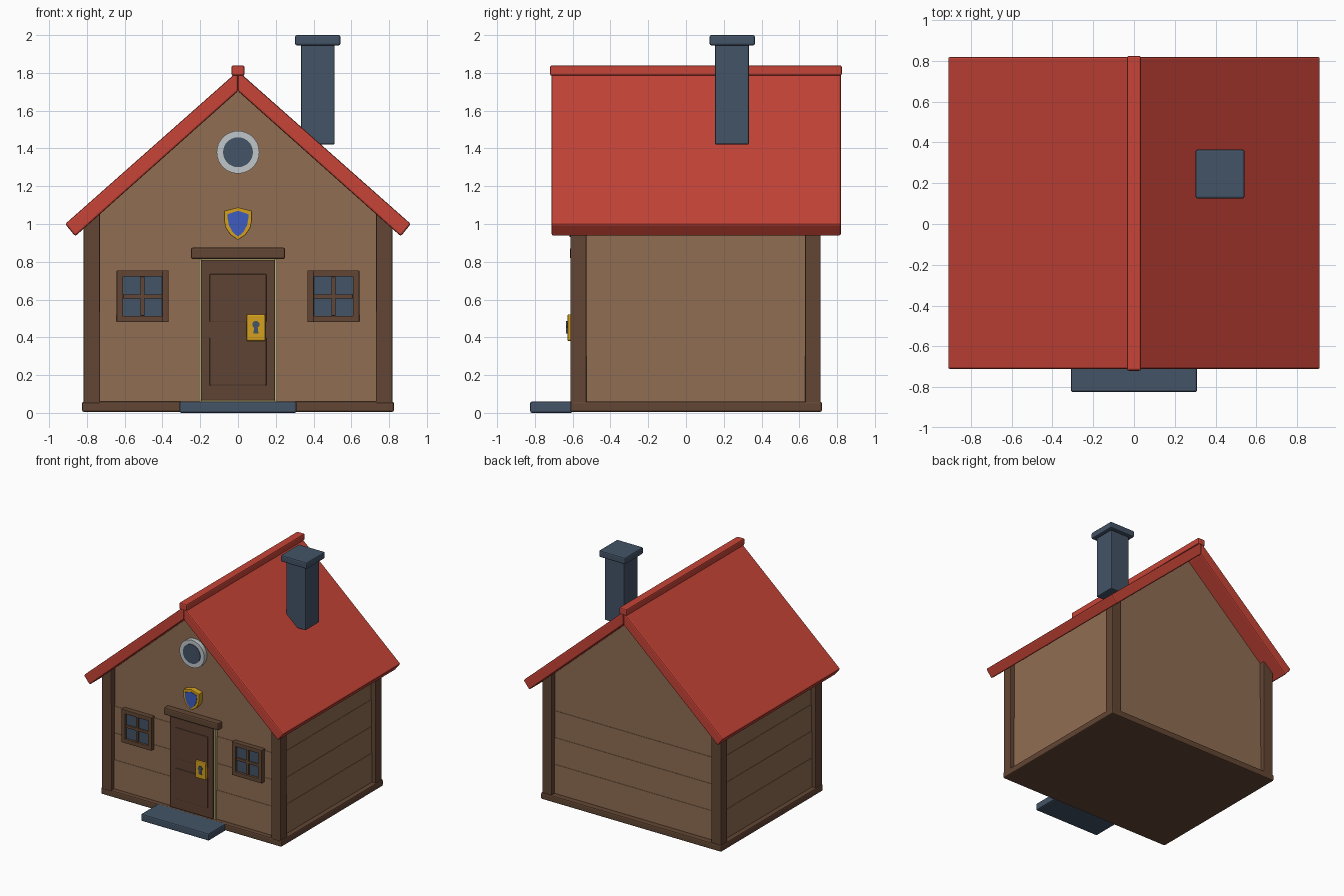
import bpy, bmesh, math

if "Cube" in bpy.data.objects:
    bpy.data.objects.remove(bpy.data.objects["Cube"])


def colour(name, r, g, b):
    lin = [((c / 255 + 0.055) / 1.055) ** 2.4 for c in (r, g, b)]
    m = bpy.data.materials.new(name)
    m.diffuse_color = (*lin, 1)
    m.use_nodes = True
    m.node_tree.nodes["Principled BSDF"].inputs["Base Color"].default_value = m.diffuse_color
    return m


WALL = colour("wall wood", 144, 109, 82)
TRIM = colour("dark wood", 98, 70, 52)
DOOR = colour("door wood", 94, 66, 52)
ROOF = colour("roof red", 198, 68, 55)
STONE = colour("slate blue", 67, 83, 102)
GOLD = colour("gold", 212, 160, 30)
BLUE = colour("shield blue", 62, 92, 190)
SILVER = colour("pale grey", 192, 198, 202)
GLOW = colour("pale yellow", 196, 182, 120)


def prism(name, pts, y0, y1, mat, bevel=0.0, smooth=False):
    """Extrude an (x, z) outline from y0 to y1."""
    bm = bmesh.new()
    front = [bm.verts.new((x, y0, z)) for x, z in pts]
    back = [bm.verts.new((x, y1, z)) for x, z in pts]
    bm.faces.new(front)
    bm.faces.new(back[::-1])
    n = len(pts)
    for i in range(n):
        j = (i + 1) % n
        bm.faces.new((front[i], back[i], back[j], front[j]))
    bmesh.ops.recalc_face_normals(bm, faces=bm.faces)
    me = bpy.data.meshes.new(name)
    bm.to_mesh(me)
    bm.free()
    ob = bpy.data.objects.new(name, me)
    bpy.context.collection.objects.link(ob)
    me.materials.append(mat)
    if bevel:
        mod = ob.modifiers.new("bevel", 'BEVEL')
        mod.width = bevel
        mod.segments = 2
    if smooth:
        bpy.context.view_layer.objects.active = ob
        bpy.ops.object.select_all(action='DESELECT')
        ob.select_set(True)
        bpy.ops.object.shade_smooth_by_angle(angle=math.radians(35))
    return ob


def box(name, x0, x1, y0, y1, z0, z1, mat, bevel=0.006):
    return prism(name, [(x0, z0), (x1, z0), (x1, z1), (x0, z1)], y0, y1, mat, bevel)


def disc(cx, cz, r, n=32):
    return [(cx + r * math.cos(math.tau * i / n), cz + r * math.sin(math.tau * i / n))
            for i in range(n)]


def shield(w, top, bottom):
    """Heater shield outline with a slight peak at the top."""
    right = [(0, bottom), (w * 0.55, bottom + 0.028), (w * 0.88, bottom + 0.062),
             (w, bottom + 0.1), (w, top - 0.018)]
    return right + [(0, top)] + [(-x, z) for x, z in right[:0:-1]]


FRONT, BACK, SIDE = -0.575, 0.675, 0.785   # wall planes

# base frame and doorstep
box("base_frame", -0.825, 0.825, -0.612, 0.72, 0.005, 0.06, TRIM, 0.01)
box("doorstep", -0.31, 0.31, -0.825, -0.6, 0.0, 0.06, STONE, 0.01)

# plank courses, each lapping slightly inside the one below
levels = [0.05, 0.30, 0.52, 0.74]
for i, z in enumerate(levels):
    e = -0.003 * i
    s = SIDE + e
    if i < 3:
        outline = [(-s, z), (s, z), (s, levels[i + 1]), (-s, levels[i + 1])]
    else:
        eave = 1.73 - 0.89 * s
        outline = [(-s, z), (s, z), (s, eave), (0, 1.73), (-s, eave)]
    prism("wall_course", outline, FRONT - e, BACK + e, WALL)

# corner posts, sloped to meet the roof
for sx in (-1, 1):
    for y0, y1 in ((-0.612, -0.527), (0.63, 0.713)):
        prism("corner_post", [(sx * 0.73, 0.05), (sx * 0.818, 0.05),
                              (sx * 0.818, 0.99), (sx * 0.73, 1.07)],
              y0, y1, TRIM, 0.006)

# roof slabs and ridge
for sx in (-1, 1):
    prism("roof_slab", [(0, 1.81), (sx * 0.915, 1.0), (sx * 0.862, 0.935), (0, 1.703)],
          -0.712, 0.82, ROOF, 0.01)
box("roof_ridge", -0.035, 0.035, -0.72, 0.825, 1.785, 1.84, ROOF, 0.01)

# chimney
box("chimney_stack", 0.333, 0.512, 0.153, 0.333, 1.42, 1.955, STONE, 0.008)
box("chimney_cap", 0.302, 0.542, 0.125, 0.365, 1.945, 2.0, STONE, 0.01)

# door with backing, raised panels and lintel
box("door_backing", -0.207, 0.207, -0.592, -0.55, 0.05, 0.815, GLOW, 0)
box("door", -0.197, 0.197, -0.605, -0.56, 0.065, 0.81, DOOR)
for z0, z1 in ((0.145, 0.4), (0.48, 0.735)):
    box("door_panel", -0.15, 0.15, -0.611, -0.6, z0, z1, DOOR, 0.004)
box("lintel", -0.25, 0.25, -0.615, -0.55, 0.815, 0.875, TRIM, 0.01)

# lock plate and keyhole
box("lock_plate", 0.045, 0.145, -0.628, -0.6, 0.38, 0.522, GOLD, 0.008)
prism("keyhole_top", disc(0.095, 0.468, 0.019, 20), -0.635, -0.62, STONE)
prism("keyhole_slot", [(0.081, 0.42), (0.109, 0.42), (0.102, 0.465), (0.088, 0.465)],
      -0.634, -0.62, STONE)

# windows: four frame bars, glass and crossed bars
for cx in (-0.505, 0.505):
    x0, x1, z0, z1, t = cx - 0.137, cx + 0.137, 0.48, 0.755, 0.034
    box("window_glass", x0 + 0.01, x1 - 0.01, -0.588, -0.56, z0 + 0.01, z1 - 0.01, STONE, 0)
    for a, b in ((x0, x0 + t), (x1 - t, x1)):
        box("window_side", a, b, -0.607, -0.56, z0, z1, TRIM, 0.004)
    for a, b in ((z0, z0 + t), (z1 - t, z1)):
        box("window_rail", x0 + t - 0.004, x1 - t + 0.004, -0.607, -0.56, a, b, TRIM, 0.004)
    box("window_upright", cx - 0.011, cx + 0.011, -0.6, -0.56, z0 + t, z1 - t, TRIM, 0.003)
    box("window_crossbar", x0 + t, x1 - t, -0.599, -0.56, 0.606, 0.628, TRIM, 0.003)

# round gable window
prism("round_window_frame", disc(0, 1.38, 0.113), -0.603, -0.55, SILVER, smooth=True)
prism("round_window_glass", disc(0, 1.38, 0.079), -0.608, -0.59, STONE, smooth=True)

# shield ornament
prism("shield_rim", shield(0.073, 1.088, 0.915), -0.612, -0.55, GOLD, 0.004)
prism("shield_face", shield(0.055, 1.07, 0.932), -0.617, -0.6, BLUE)
